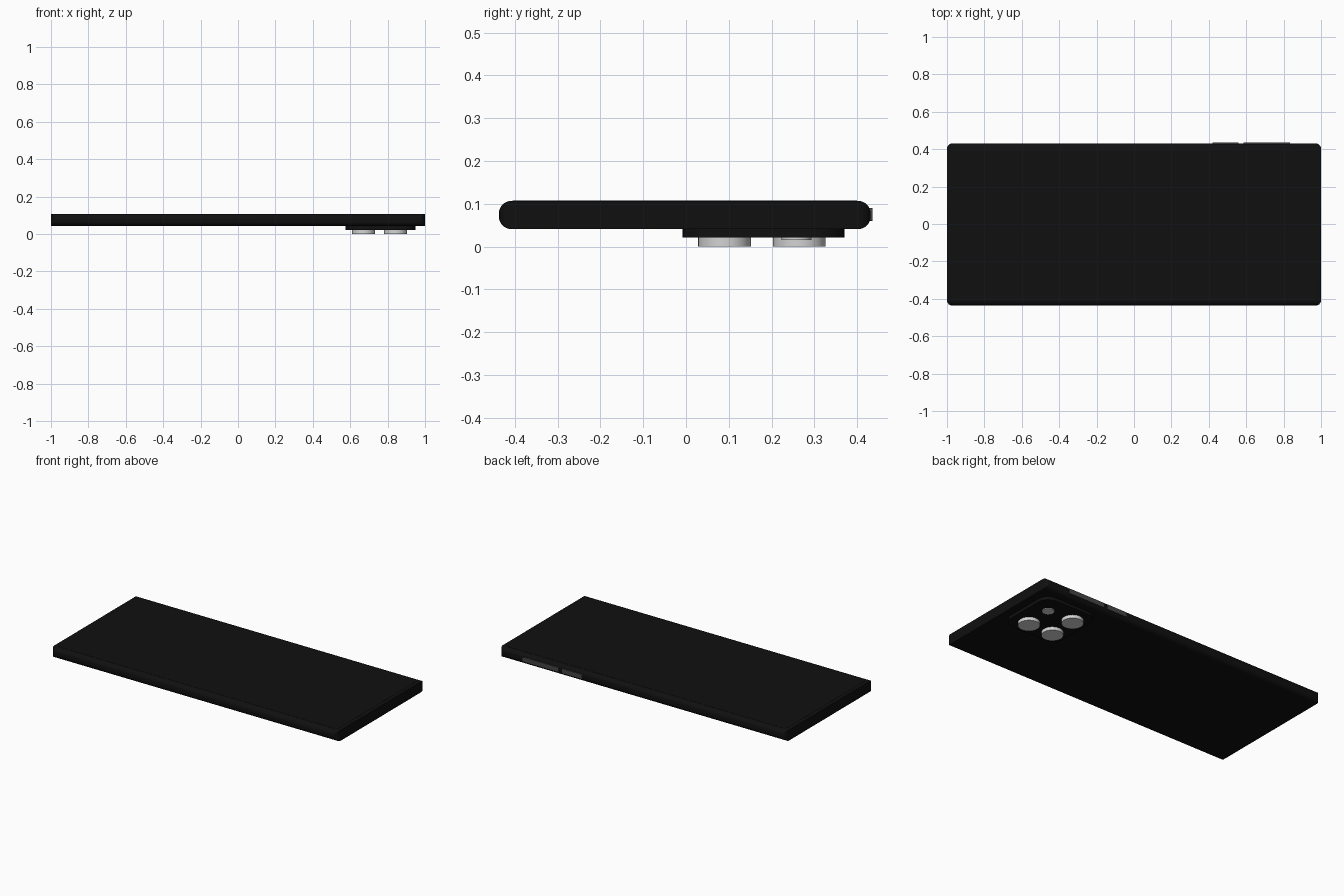
import bpy, math
from mathutils import Matrix

if "Cube" in bpy.data.objects:
    bpy.data.objects.remove(bpy.data.objects["Cube"], do_unlink=True)


def material(name, grey):
    m = bpy.data.materials.new(name)
    m.use_nodes = True
    colour = (grey, grey, grey, 1)
    m.diffuse_color = colour
    m.node_tree.nodes["Principled BSDF"].inputs["Base Color"].default_value = colour
    return m


black = material("black", 0.005)
dark_grey = material("dark grey", 0.06)
silver = material("silver", 0.65)


def finish(obj):
    bpy.ops.object.select_all(action='DESELECT')
    obj.select_set(True)
    bpy.context.view_layer.objects.active = obj
    bpy.ops.object.shade_smooth_by_angle(angle=math.radians(35))


def rounded_outline(u0, u1, v0, v1, r, steps=8):
    points = []
    centres = [(u1 - r, v1 - r), (u0 + r, v1 - r), (u0 + r, v0 + r), (u1 - r, v0 + r)]
    for quarter, (cu, cv) in enumerate(centres):
        for s in range(steps + 1):
            a = math.pi / 2 * (quarter + s / steps)
            points.append((cu + r * math.cos(a), cv + r * math.sin(a)))
    return points


# Extrude a rounded rectangle, upright or turned to run along x or y
def slab(name, u, v, w, r, mat, axis="z"):
    outline = rounded_outline(*u, *v, r)
    place = {"z": lambda a, b, c: (a, b, c),
             "x": lambda a, b, c: (c, a, b),
             "y": lambda a, b, c: (b, c, a)}[axis]
    n = len(outline)
    verts = [place(a, b, c) for c in w for a, b in outline]
    faces = [list(range(n))[::-1], list(range(n, 2 * n))]
    faces += [[i, (i + 1) % n, n + (i + 1) % n, n + i] for i in range(n)]
    mesh = bpy.data.meshes.new(name)
    mesh.from_pydata(verts, [], faces)
    mesh.materials.append(mat)
    obj = bpy.data.objects.new(name, mesh)
    bpy.context.collection.objects.link(obj)
    finish(obj)
    return obj


def disc(name, x, y, radius, z0, z1, mat):
    bpy.ops.mesh.primitive_cylinder_add(vertices=48, radius=radius, depth=z1 - z0,
                                        location=(x, y, (z0 + z1) / 2))
    obj = bpy.context.object
    obj.name = name
    obj.data.materials.append(mat)
    finish(obj)


# Body: rounded long sides, trimmed to rounded corners in plan
body = slab("body", (-0.437, 0.431), (0.041, 0.107), (-1.1, 1.1), 0.029, black, "x")
plan = slab("corner_trim", (-1, 1), (-0.45, 0.45), (0, 0.2), 0.03, black)
plan.data.transform(Matrix.Diagonal((1, 0.434 / 0.45, 1, 1)))
plan.data.transform(Matrix.Translation((0, -0.003, 0)))
plan.hide_render = True
trim = body.modifiers.new("trim", 'BOOLEAN')
trim.operation = 'INTERSECT'
trim.object = plan
trim.solver = 'EXACT'
bpy.context.view_layer.objects.active = body
bpy.ops.object.modifier_apply(modifier=trim.name)
bpy.data.objects.remove(plan, do_unlink=True)
finish(body)

# Screen
slab("screen", (-0.975, 0.975), (-0.405, 0.399), (0.1, 0.1078), 0.025, black)

# Camera plate, lenses and flash on the underside
slab("camera_plate", (0.575, 0.95), (-0.008, 0.37), (0.021, 0.05), 0.07, black)
for i, (x, y) in enumerate([(0.672, 0.09), (0.843, 0.09), (0.672, 0.265)]):
    disc(f"lens_{i + 1}", x, y, 0.0615, 0, 0.03, silver)
disc("flash", 0.843, 0.258, 0.035, 0.016, 0.03, silver)

# Side buttons
for name, x in [("power_button", (0.42, 0.56)), ("volume_button", (0.585, 0.835))]:
    slab(name, (0.06, 0.09), x, (0.42, 0.4355), 0.004, dark_grey, "y")
